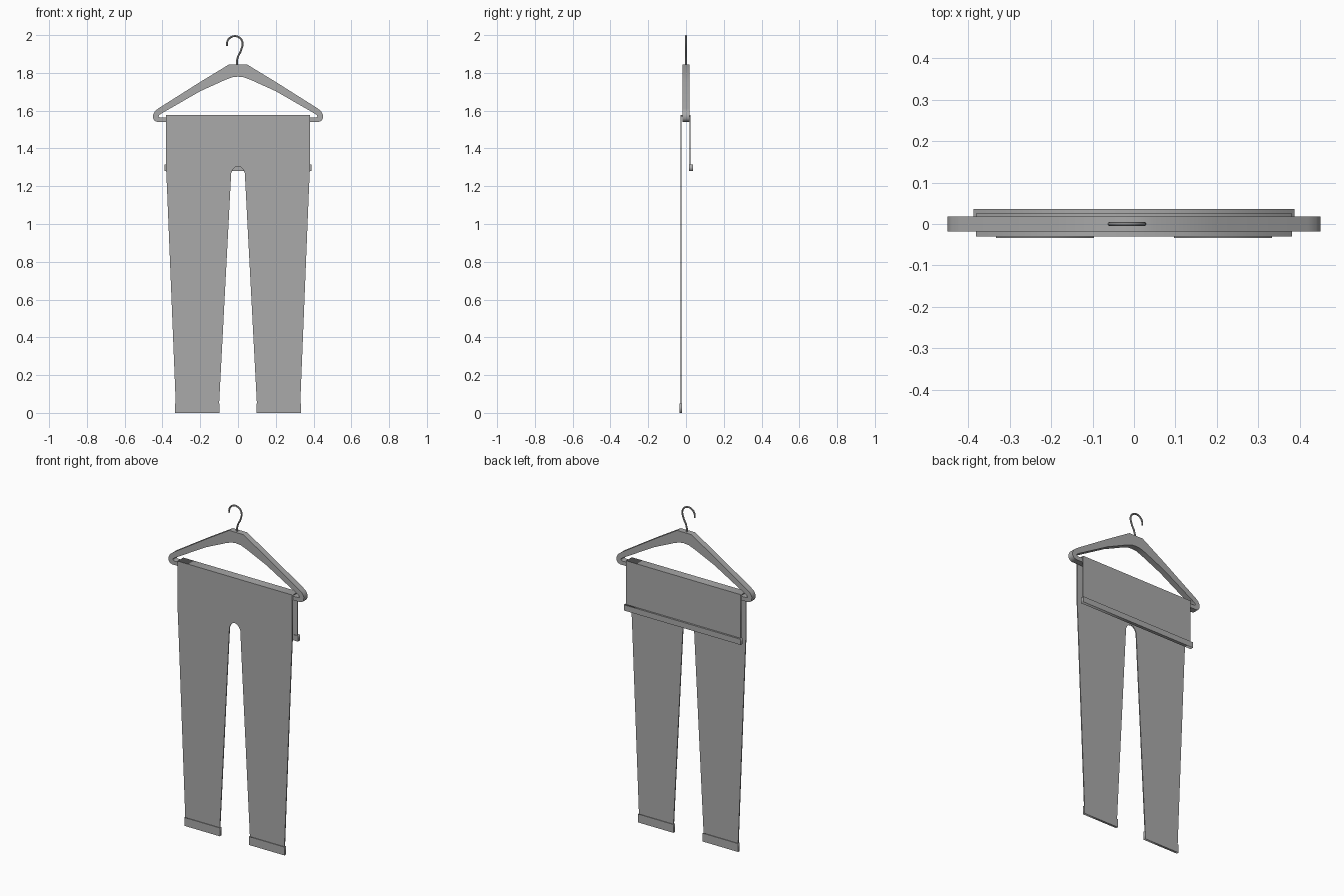
import bpy
import math
from mathutils import Matrix

cube = bpy.data.objects.get("Cube")
if cube:
    bpy.data.objects.remove(cube, do_unlink=True)

grey = bpy.data.materials.new("plain grey")
grey.use_nodes = True
grey.diffuse_color = (0.4, 0.4, 0.4, 1)
grey.node_tree.nodes["Principled BSDF"].inputs["Base Color"].default_value = (0.4, 0.4, 0.4, 1)


def to_mesh(obj):
    bpy.ops.object.select_all(action="DESELECT")
    obj.select_set(True)
    bpy.context.view_layer.objects.active = obj
    bpy.ops.object.convert(target="MESH")
    return bpy.context.object


def mirrored(half):
    """Close a right-hand outline, listed top to bottom, across x = 0."""
    return half + [(-x, z) for x, z in reversed(half) if x > 0]


def plate(name, outlines, y0, y1):
    """Flat outline in x and z, extruded from y0 to y1; later outlines are holes."""
    curve = bpy.data.curves.new(name, "CURVE")
    curve.dimensions = "2D"
    curve.fill_mode = "BOTH"
    curve.extrude = (y1 - y0) / 2
    for points in outlines:
        spline = curve.splines.new("POLY")
        spline.points.add(len(points) - 1)
        for p, (x, z) in zip(spline.points, points):
            p.co = (x, z, 0, 1)
        spline.use_cyclic_u = True
    curve.materials.append(grey)
    obj = bpy.data.objects.new(name, curve)
    bpy.context.collection.objects.link(obj)
    obj = to_mesh(obj)
    obj.data.transform(Matrix.Translation((0, (y0 + y1) / 2, 0)) @ Matrix.Rotation(math.pi / 2, 4, "X"))
    return obj


def box(name, x0, x1, y0, y1, z0, z1):
    return plate(name, [[(x0, z0), (x1, z0), (x1, z1), (x0, z1)]], y0, y1)


# Hanger: shoulders, rounded tips and trouser bar around one opening
outer = mirrored([(0.047, 1.845), (0.2, 1.752), (0.42, 1.613), (0.44, 1.597), (0.45, 1.577),
                  (0.449, 1.558), (0.44, 1.545), (0.425, 1.54)])
opening = mirrored([(0, 1.78), (0.03, 1.777), (0.07, 1.762), (0.2, 1.703), (0.4, 1.588),
                    (0.418, 1.576), (0.42, 1.568), (0.412, 1.564)])
plate("hanger", [outer, opening], -0.018, 0.018)

# Wire hook: stem, then an arc open on the left
path = [(-0.006, 1.83), (-0.006, 1.865), (0.001, 1.89), (0.014, 1.913)]
for step in range(13):
    a = math.radians(-22 + step * 18)
    path.append((-0.017 + 0.042 * math.cos(a), 1.953 + 0.042 * math.sin(a)))
wire = bpy.data.curves.new("hook", "CURVE")
wire.dimensions = "3D"
wire.bevel_depth = 0.005
wire.bevel_resolution = 2
wire.use_fill_caps = True
line = wire.splines.new("POLY")
line.points.add(len(path) - 1)
for p, (x, z) in zip(line.points, path):
    p.co = (x, 0, z, 1)
wire.materials.append(grey)
hook = bpy.data.objects.new("hook", wire)
bpy.context.collection.objects.link(hook)
to_mesh(hook)
bpy.ops.object.shade_smooth_by_angle()

# Trousers: front sheet with both legs, folded over the bar to a short back
trousers = mirrored([(0.381, 1.576), (0.381, 1.3), (0.375, 1.17), (0.328, 0.01), (0.102, 0.01),
                     (0.036, 1.27), (0.028, 1.288), (0.015, 1.301), (0, 1.305)])
plate("trouser_front", [trousers], -0.03, -0.024)
box("trouser_fold", -0.381, 0.381, -0.03, 0.025, 1.569, 1.576)
box("trouser_back", -0.381, 0.381, 0.019, 0.025, 1.29, 1.576)

# Raised bands
box("waistband", -0.388, 0.388, 0.016, 0.036, 1.28, 1.314)
for name, side in (("left_cuff", 1), ("right_cuff", -1)):
    x0, x1 = sorted((side * 0.097, side * 0.333))
    box(name, x0, x1, -0.034, -0.02, 0, 0.05)
